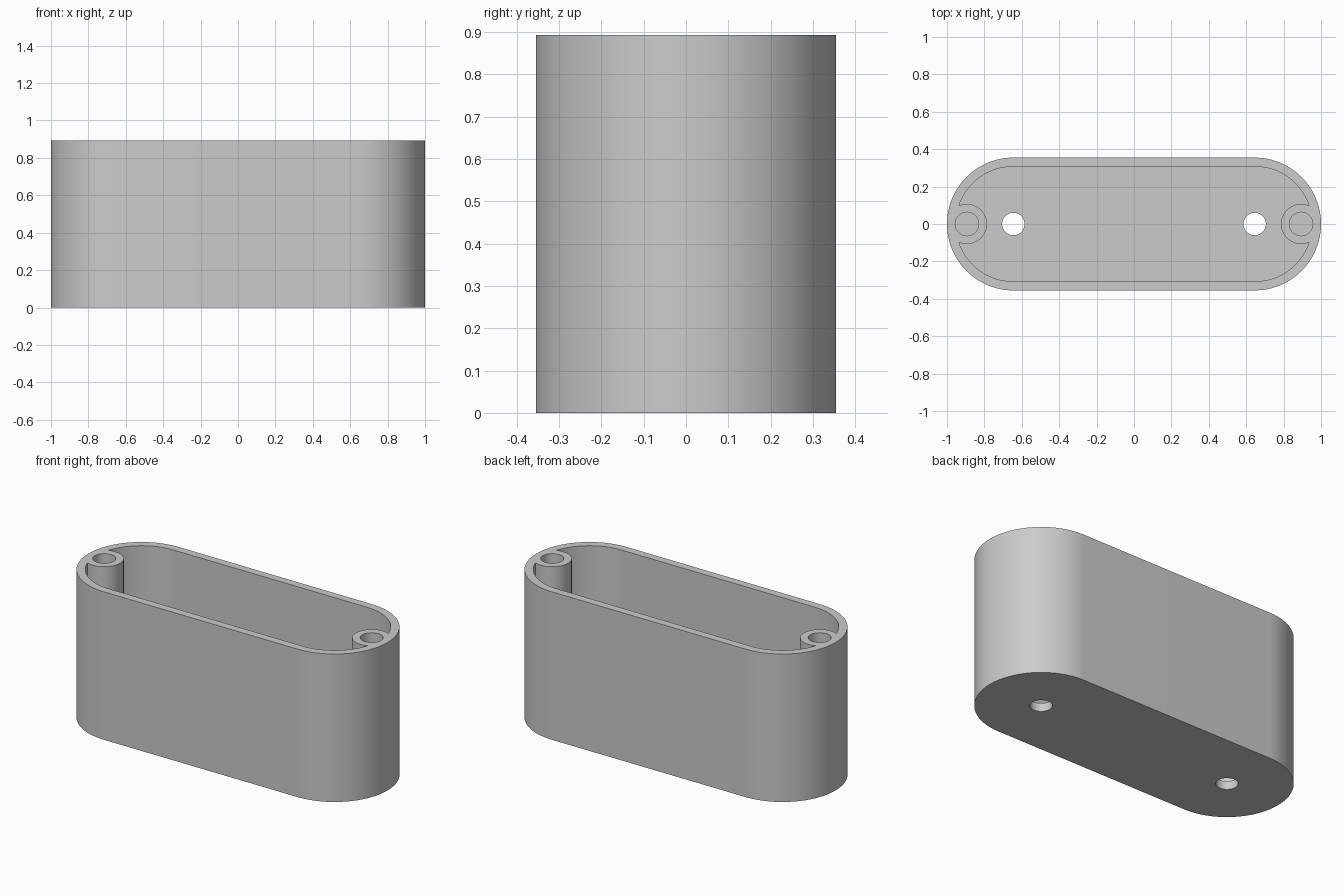
import bpy, bmesh
from math import sin, cos, atan2, sqrt, pi, radians

HEIGHT, FLOOR = 0.893, 0.05
END_X, OUTER_R, INNER_R = 0.645, 0.355, 0.307   # rounded ends and wall
BOSS_X, BOSS_R, SCREW_R = 0.893, 0.107, 0.063   # screw pillars
MOUNT_R = 0.06                                  # through holes in the floor

cube = bpy.data.objects.get("Cube")
if cube:
    bpy.data.objects.remove(cube, do_unlink=True)

grey = bpy.data.materials.new("light grey plastic")
grey.use_nodes = True
colour = (0.6, 0.6, 0.6, 1)
grey.diffuse_color = colour
grey.node_tree.nodes["Principled BSDF"].inputs["Base Color"].default_value = colour


def arc(cx, r, start, end, steps):
    return [(cx + r * cos(start + (end - start) * i / steps),
             r * sin(start + (end - start) * i / steps)) for i in range(steps + 1)]


def both_ends(right):
    """Close a right-end outline with the same outline turned half round."""
    return right + [(-x, -y) for x, y in right]


def prism(name, outline, z0, z1):
    bm = bmesh.new()
    base = bm.faces.new([bm.verts.new((x, y, z0)) for x, y in outline])
    top = bmesh.ops.extrude_face_region(bm, geom=[base])["geom"]
    bmesh.ops.translate(bm, vec=(0, 0, z1 - z0),
                        verts=[v for v in top if isinstance(v, bmesh.types.BMVert)])
    bmesh.ops.recalc_face_normals(bm, faces=bm.faces)
    mesh = bpy.data.meshes.new(name)
    bm.to_mesh(mesh)
    bm.free()
    mesh.materials.append(grey)
    obj = bpy.data.objects.new(name, mesh)
    bpy.context.collection.objects.link(obj)
    return obj


# Outer shell
shell = prism("enclosure_shell", both_ends(arc(END_X, OUTER_R, -pi / 2, pi / 2, 48)), 0, HEIGHT)

# Cavity outline, which bends inward around each screw pillar
gap = BOSS_X - END_X
reach = (INNER_R**2 - BOSS_R**2 + gap**2) / (2 * gap)
half = sqrt(INNER_R**2 - reach**2)
wall_angle = atan2(half, reach)
boss_angle = atan2(half, reach - gap)
right_end = (arc(END_X, INNER_R, -pi / 2, -wall_angle, 20)
             + arc(BOSS_X, BOSS_R, 2 * pi - boss_angle, boss_angle, 32)[1:-1]
             + arc(END_X, INNER_R, wall_angle, pi / 2, 20))
cutters = [prism("cavity_cutter", both_ends(right_end), FLOOR, HEIGHT + 0.1)]

# Screw holes in the pillars and mounting holes through the floor
for side in (-1, 1):
    cutters.append(prism("screw_hole_cutter",
                         arc(side * BOSS_X, SCREW_R, 0, 2 * pi, 40)[:-1], FLOOR, HEIGHT + 0.1))
    cutters.append(prism("mount_hole_cutter",
                         arc(side * END_X, MOUNT_R, 0, 2 * pi, 40)[:-1], -0.1, FLOOR + 0.1))

bpy.ops.object.select_all(action="DESELECT")
shell.select_set(True)
bpy.context.view_layer.objects.active = shell
for cutter in cutters:
    cutter.hide_render = True
    cut = shell.modifiers.new("cut", "BOOLEAN")
    cut.operation, cut.solver, cut.object = "DIFFERENCE", "EXACT", cutter
    bpy.ops.object.modifier_apply(modifier=cut.name)
    bpy.data.objects.remove(cutter, do_unlink=True)

bpy.ops.object.shade_smooth_by_angle(angle=radians(30))
